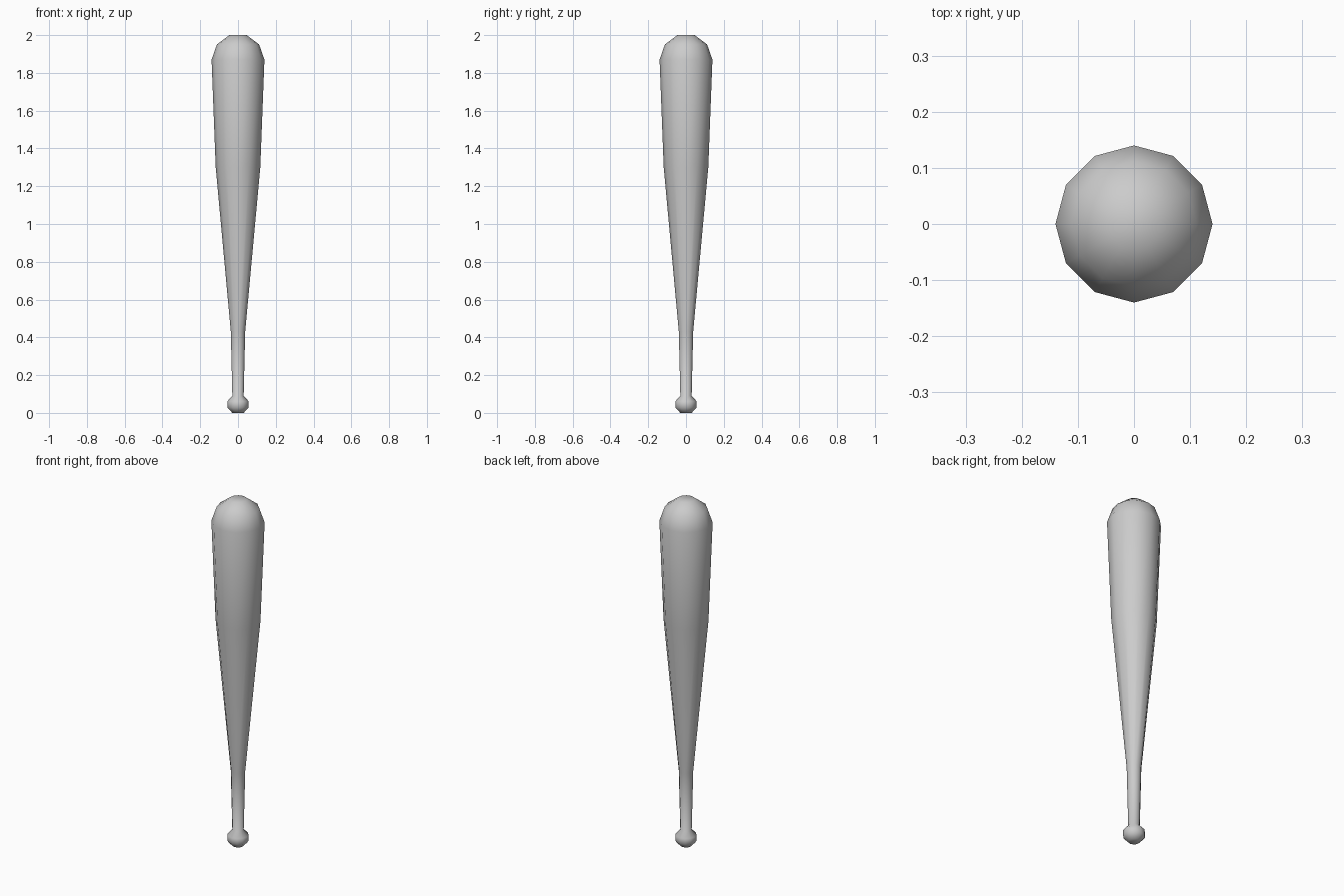
import bpy, bmesh
from math import cos, sin, tau

if "Cube" in bpy.data.objects:
    bpy.data.objects.remove(bpy.data.objects["Cube"])

SIDES = 12


def lathe(name, profile):
    """Closed turned solid from (radius, height) points, bottom to top."""
    bm = bmesh.new()
    rings = [[bm.verts.new((r * cos(tau * i / SIDES), r * sin(tau * i / SIDES), z))
              for i in range(SIDES)] for r, z in profile]
    for low, high in zip(rings, rings[1:]):
        for i in range(SIDES):
            j = (i + 1) % SIDES
            bm.faces.new((low[i], low[j], high[j], high[i]))
    bm.faces.new(rings[0][::-1])
    bm.faces.new(rings[-1])
    for f in bm.faces:
        f.smooth = True
    mesh = bpy.data.meshes.new(name)
    bm.to_mesh(mesh)
    bm.free()
    obj = bpy.data.objects.new(name, mesh)
    bpy.context.collection.objects.link(obj)
    return obj


# One turned piece: knob, handle, taper, barrel and rounded tip
lathe("bat", [
    (0.03, 0.0), (0.056, 0.028), (0.056, 0.062), (0.03, 0.09),
    (0.038, 0.43), (0.118, 1.30),
    (0.14, 1.87), (0.112, 1.95), (0.046, 2.0),
])
